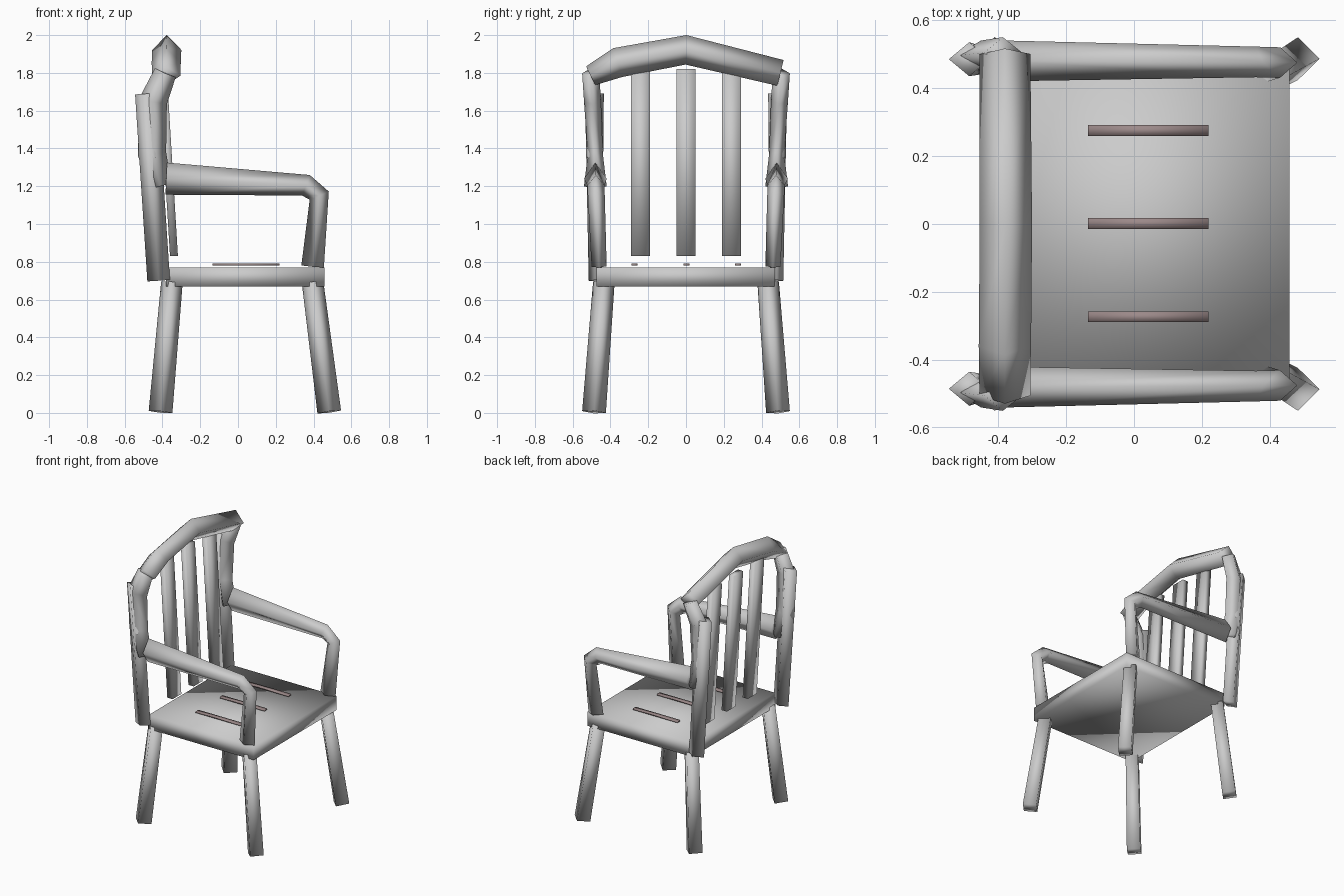
import bpy, bmesh
from mathutils import Vector

if "Cube" in bpy.data.objects:
    bpy.data.objects.remove(bpy.data.objects["Cube"])


def finish(name, bm, mirror=False):
    bmesh.ops.recalc_face_normals(bm, faces=bm.faces[:])
    me = bpy.data.meshes.new(name)
    bm.to_mesh(me)
    bm.free()
    for p in me.polygons:
        p.use_smooth = True
    ob = bpy.data.objects.new(name, me)
    bpy.context.collection.objects.link(ob)
    if mirror:
        m = ob.modifiers.new("mirror", 'MIRROR')
        m.use_axis = (False, True, False)
        m.use_mirror_merge = False
    return ob


def box(name, x0, x1, y0, y1, z0, z1, lean=0.0):
    """Box whose top may lean along x."""
    bm = bmesh.new()
    bmesh.ops.create_cube(bm, size=1)
    for v in bm.verts:
        top = v.co.z > 0
        v.co = Vector(((x1 if v.co.x > 0 else x0) + (lean if top else 0),
                       y1 if v.co.y > 0 else y0, z1 if top else z0))
    return finish(name, bm)


def bar(name, pts, radii, side, mirror=True):
    """Four-sided diamond bar along a path; radii = (along side, across)."""
    bm = bmesh.new()
    side = Vector(side)
    pts = [Vector(p) for p in pts]
    rings = []
    for i, (p, (a, b)) in enumerate(zip(pts, radii)):
        t = Vector()
        if i > 0:
            t += (p - pts[i - 1]).normalized()
        if i < len(pts) - 1:
            t += (pts[i + 1] - p).normalized()
        t.normalize()
        s = (side - t * side.dot(t)).normalized()
        n = t.cross(s)
        rings.append([bm.verts.new(p + o) for o in (s * a, n * b, -s * a, -n * b)])
    for r, q in zip(rings, rings[1:]):
        for k in range(4):
            bm.faces.new((r[k], r[(k + 1) % 4], q[(k + 1) % 4], q[k]))
    bm.faces.new(rings[0])
    bm.faces.new(rings[-1])
    return finish(name, bm, mirror)


# Seat
box("seat", -0.38, 0.457, -0.475, 0.47, 0.67, 0.77)

# Splayed legs
for name, xt, xb in (("front_leg", 0.395, 0.483), ("back_leg", -0.35, -0.41)):
    bar(name, [(xb, 0.487, 0.005), (xt, 0.435, 0.69)],
        [(0.063, 0.063), (0.057, 0.057)], (1, 0, 0))

# Straight back posts
bar("back_post", [(-0.42, 0.48, 0.70), (-0.485, 0.485, 1.69)],
    [(0.06, 0.035), (0.06, 0.05)], (1, 0, 0))

# Arm: front support, bend, armrest
bar("arm", [(0.395, 0.46, 0.775), (0.43, 0.475, 1.15),
            (0.36, 0.477, 1.205), (-0.38, 0.48, 1.24)],
    [(0.04, 0.06), (0.045, 0.055), (0.045, 0.058), (0.06, 0.085)], (0, 1, 0))

# Upper back side: from armrest up to the top rail
bar("back_side", [(-0.41, 0.48, 1.20), (-0.455, 0.48, 1.37), (-0.45, 0.495, 1.65),
                  (-0.385, 0.505, 1.80)],
    [(0.06, 0.06), (0.04, 0.075), (0.045, 0.075), (0.045, 0.06)], (0, 1, 0))

# Arched top rail
bar("top_rail", [(-0.38, -0.505, 1.785), (-0.38, -0.36, 1.855), (-0.377, 0, 1.922),
                 (-0.38, 0.50, 1.80)],
    [(0.075, 0.055), (0.077, 0.08), (0.077, 0.078), (0.075, 0.07)], (1, 0, 0.0), False)

# Back slats
for i, y in enumerate((-0.24, 0, 0.24)):
    box(f"back_slat_{i + 1}", -0.36, -0.318, y - 0.05, y + 0.05, 0.83, 1.82, -0.06)

# Tinted strips on the seat
mat = bpy.data.materials.new("strip")
mat.diffuse_color = (0.33, 0.25, 0.25, 1)
mat.use_nodes = True
mat.node_tree.nodes["Principled BSDF"].inputs["Base Color"].default_value = mat.diffuse_color
for i, y in enumerate((-0.273, 0.002, 0.275)):
    strip = box(f"seat_strip_{i + 1}", -0.135, 0.22, y - 0.016, y + 0.016, 0.781, 0.79)
    strip.data.materials.append(mat)
